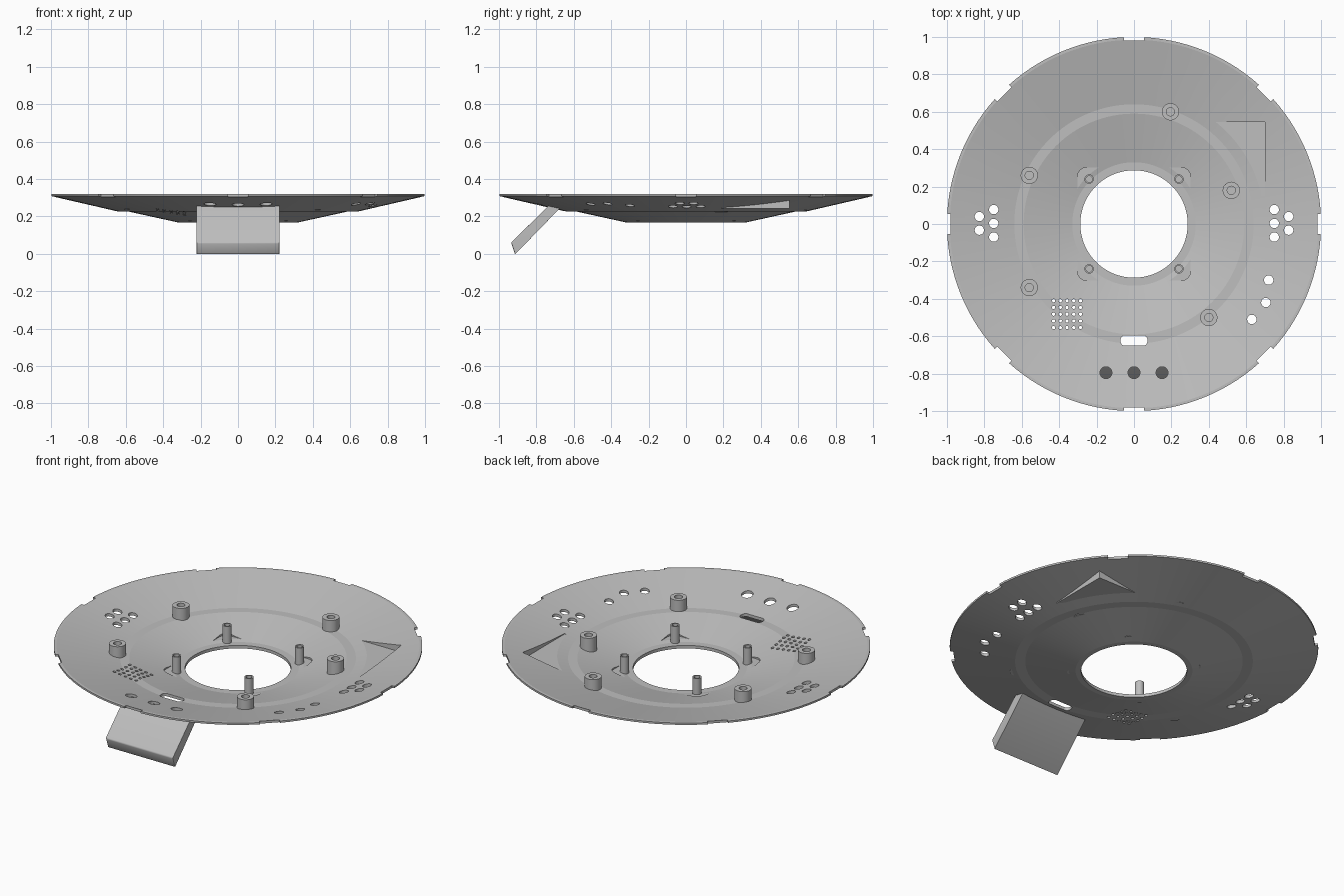
import bpy, bmesh, math
from mathutils import Matrix

if "Cube" in bpy.data.objects:
    bpy.data.objects.remove(bpy.data.objects["Cube"])

grey = bpy.data.materials.new("plain grey")
grey.use_nodes = True
grey.diffuse_color = (0.52, 0.52, 0.52, 1)
grey.node_tree.nodes["Principled BSDF"].inputs["Base Color"].default_value = (0.52, 0.52, 0.52, 1)


def finish(bm, name):
    bmesh.ops.recalc_face_normals(bm, faces=bm.faces)
    mesh = bpy.data.meshes.new(name)
    bm.to_mesh(mesh)
    bm.free()
    mesh.materials.append(grey)
    obj = bpy.data.objects.new(name, mesh)
    bpy.context.collection.objects.link(obj)
    return obj


def lathe(name, profile, steps=128, at=(0, 0)):
    """Spin a closed (radius, z) profile around a vertical axis."""
    bm = bmesh.new()
    verts = [bm.verts.new((r, 0, z)) for r, z in profile]
    edges = [bm.edges.new((verts[i - 1], verts[i])) for i in range(len(verts))]
    bmesh.ops.spin(bm, geom=verts + edges, cent=(0, 0, 0), axis=(0, 0, 1),
                   angle=math.tau, steps=steps, use_merge=True)
    bmesh.ops.remove_doubles(bm, verts=bm.verts, dist=1e-5)
    bmesh.ops.translate(bm, verts=bm.verts, vec=(*at, 0))
    return finish(bm, name)


def add_prism(bm, outline, z0, z1, turn=0):
    """Extrude an xy outline from z0 to z1."""
    face = bm.faces.new([bm.verts.new((x, y, z0)) for x, y in outline])
    out = bmesh.ops.extrude_face_region(bm, geom=[face])["geom"]
    top = [v for v in out if isinstance(v, bmesh.types.BMVert)]
    bmesh.ops.translate(bm, verts=top, vec=(0, 0, z1 - z0))
    bmesh.ops.rotate(bm, verts=list(set(top) | set(face.verts)),
                     matrix=Matrix.Rotation(turn, 3, "Z"))


def rounded(cx, cy, w, h, r, n=6):
    """Rounded rectangle; a circle when r is half of w and h."""
    pts = []
    for k, (sx, sy) in enumerate([(1, 1), (-1, 1), (-1, -1), (1, -1)]):
        for i in range(n):
            a = (k + (i + 0.5) / n) * math.pi / 2
            pts.append((cx + sx * (w / 2 - r) + r * math.cos(a),
                        cy + sy * (h / 2 - r) + r * math.sin(a)))
    return pts


def boolean(target, tool, operation):
    mod = target.modifiers.new(operation, "BOOLEAN")
    mod.object, mod.operation, mod.solver = tool, operation, "EXACT"
    bpy.context.view_layer.update()
    result = bpy.data.meshes.new_from_object(
        target.evaluated_get(bpy.context.evaluated_depsgraph_get()))
    target.modifiers.clear()
    target.data = result
    bpy.data.objects.remove(tool)


def shade(obj, degrees):
    bpy.ops.object.select_all(action="DESELECT")
    obj.select_set(True)
    bpy.context.view_layer.objects.active = obj
    bpy.ops.object.shade_smooth_by_angle(angle=math.radians(degrees))


# Dish: outer solid, with a flat-bottomed corner bulge, then hollowed
HOLE = 0.287
under = [(HOLE, 0.167), (0.317, 0.167), (0.59, 0.227), (0.645, 0.227), (1, 0.309)]
inside = [(0.33, 0.185), (0.59, 0.244), (0.64, 0.244), (0.985, 0.32)]
dish = lathe("dish", under + [(1, 0.32), (HOLE, 0.32)])

bm = bmesh.new()
add_prism(bm, [(0.4, 0.553), (0.708, 0.553), (0.708, 0.19)], 0.243, 0.312)
boolean(dish, finish(bm, "corner_bulge"), "UNION")
boolean(dish, lathe("hollow", [(0.2, 0.185)] + inside + [(0.985, 0.4), (0.2, 0.4)]), "DIFFERENCE")

# Corner pocket and the flat seat around the central hole
bm = bmesh.new()
add_prism(bm, [(0.4, 0.15), (0.7, 0.15), (0.7, 0.545), (0.4, 0.545)], 0.257, 0.45)
boolean(dish, finish(bm, "pocket"), "DIFFERENCE")
bm = bmesh.new()
add_prism(bm, rounded(0, 0, 0.605, 0.605, 0.05), 0.191, 0.45)
boolean(dish, finish(bm, "seat_recess"), "DIFFERENCE")

# Round holes, speaker grid, slot and rim notches
holes = [(0.72, -0.3), (0.705, -0.42), (0.63, -0.51)]
for s in (-1, 1):
    holes += [(s * 0.75, y) for y in (-0.07, 0.003, 0.077)]
    holes += [(s * 0.827, y) for y in (-0.033, 0.04)]
bm = bmesh.new()
for x, y in holes:
    add_prism(bm, rounded(x, y, 0.05, 0.05, 0.025), 0.1, 0.45)
for x in (-0.15, 0, 0.15):
    add_prism(bm, rounded(x, -0.795, 0.064, 0.064, 0.032), 0.1, 0.45)
for i in range(5):
    for j in range(5):
        add_prism(bm, rounded(-0.43 + i * 0.036, -0.41 - j * 0.036, 0.018, 0.018, 0.009, 3), 0.1, 0.45)
add_prism(bm, rounded(0, -0.623, 0.144, 0.056, 0.024), 0.1, 0.45)
for k in range(8):
    add_prism(bm, rounded(1.03, 0, 0.1, 0.11, 0.001, 1), 0.1, 0.45, k * math.pi / 4)
boolean(dish, finish(bm, "holes"), "DIFFERENCE")
shade(dish, 8)


def floor_height(r):
    for (r0, z0), (r1, z1) in zip(inside, inside[1:]):
        if r0 <= r <= r1:
            return z0 + (z1 - z0) * (r - r0) / (r1 - r0)
    return inside[0][1]


def post(name, x, y, outer, bore, base, top):
    shade(lathe(name, [(0, base), (outer, base), (outer, top), (bore, top),
                       (bore, base + 0.02), (0, base + 0.02)], 32, (x, y)), 30)


# Screw bosses on the dish floor
for x, y in [(0.195, 0.6), (-0.56, 0.26), (0.52, 0.18), (-0.56, -0.34), (0.4, -0.5)]:
    post("screw_boss", x, y, 0.046, 0.022, floor_height(math.hypot(x, y)) - 0.011, 0.312)

# Slim pins around the central hole
for x in (-0.24, 0.24):
    for y in (-0.24, 0.24):
        post("pin", x, y, 0.025, 0.017, 0.175, 0.287)

# Sloping front tab under the dish
bm = bmesh.new()
side = [(-0.935, 0.06), (-0.914, 0), (-0.672, 0.246), (-0.735, 0.257)]
face = bm.faces.new([bm.verts.new((-0.222, y, z)) for y, z in side])
out = bmesh.ops.extrude_face_region(bm, geom=[face])["geom"]
bmesh.ops.translate(bm, verts=[v for v in out if isinstance(v, bmesh.types.BMVert)], vec=(0.444, 0, 0))
low = [e for e in bm.edges if all(v.co.z < 0.1 for v in e.verts)]
bmesh.ops.bevel(bm, geom=low, offset=0.006, segments=2, profile=0.5, affect="EDGES")
lowest = min(v.co.z for v in bm.verts)
for v in bm.verts:
    if v.co.z < 0.05:
        v.co.z -= lowest
shade(finish(bm, "front_tab"), 30)
